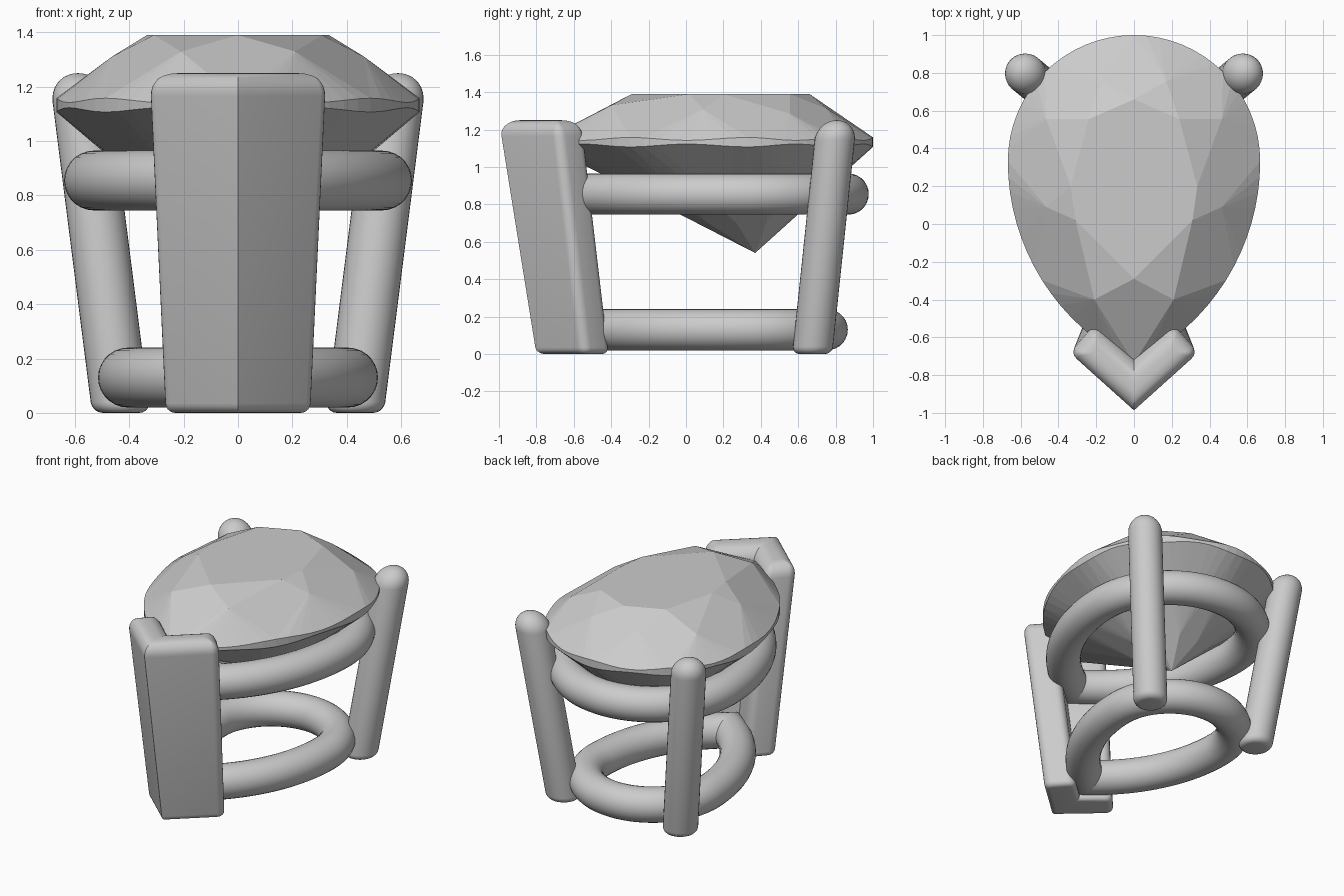
import bpy, bmesh, math
from mathutils import Vector

if "Cube" in bpy.data.objects:
    bpy.data.objects.remove(bpy.data.objects["Cube"])


def make(name, verts, faces, smooth=True):
    me = bpy.data.meshes.new(name)
    me.from_pydata([tuple(v) for v in verts], [], faces)
    bm = bmesh.new()
    bm.from_mesh(me)
    bmesh.ops.recalc_face_normals(bm, faces=bm.faces)
    bm.to_mesh(me)
    bm.free()
    ob = bpy.data.objects.new(name, me)
    bpy.context.collection.objects.link(ob)
    if smooth:
        bpy.ops.object.select_all(action='DESELECT')
        ob.select_set(True)
        bpy.context.view_layer.objects.active = ob
        bpy.ops.object.shade_smooth_by_angle(angle=math.radians(35))
    return ob


def loft(name, rings, closed=False):
    n, m = len(rings[0]), len(rings)
    verts = [p for r in rings for p in r]
    faces = [(i * n + j, i * n + (j + 1) % n, (i + 1) % m * n + (j + 1) % n, (i + 1) % m * n + j)
             for i in range(m if closed else m - 1) for j in range(n)]
    if not closed:
        faces += [tuple(range(n)), tuple(range((m - 1) * n, m * n))]
    return make(name, verts, faces)


def pear(w, yc, tip, n):
    """Closed pear outline: round back, two arcs meeting at a front tip; 4n points."""
    dy = yc - tip
    R = (w * w + dy * dy) / (2 * w)
    end = math.asin(dy / R)
    half = []
    for k in range(2 * n + 1):
        u = k / n
        if u <= 1:
            a = u * math.pi / 2
            half.append((w * math.sin(a), yc + w * math.cos(a)))
        else:
            a = (u - 1) * end
            half.append((w - R + R * math.cos(a), yc - R * math.sin(a)))
    half[0], half[-1] = (0, half[0][1]), (0, tip)
    return half + [(-x, y) for x, y in half[-2:0:-1]]


# Faceted pear-cut gem
def ring8(half, mids=False):
    back = half[::-1] if mids else half[-2:0:-1]
    return half + [(-x, y, z) for x, y, z in back]


SUB = 4
table = ring8([(0, .66, 1.39), (.24, .555, 1.39), (.335, .2, 1.39), (.31, .02, 1.39), (0, -.29, 1.39)])
star = ring8([(.17, .755, 1.31), (.465, .555, 1.285), (.465, .09, 1.31), (.21, -.40, 1.33)], True)
outline = pear(.668, .332, -.735, 4 * SUB)
N = len(outline)
wave = [math.cos(math.pi * k / SUB) for k in range(N)]
upper = [(x, y, 1.15 + .008 * c) for (x, y), c in zip(outline, wave)]
lower = [(x, y, 1.115 - .008 * c) for (x, y), c in zip(outline, wave)]
culet = Vector((0, .37, .54))
pav = [culet.lerp(Vector(lower[2 * SUB * i + SUB]), .28) for i in range(8)]
verts = table + star + upper + lower + pav + [culet]
S, U, L, P = 8, 16, 16 + N, 16 + 2 * N
C = P + 8
faces = [tuple(range(8))]
for i in range(8):
    j, h, g = (i + 1) % 8, (i - 1) % 8, 2 * SUB * i
    faces += [(i, j, S + i), (i, S + h, U + g, S + i), (C, P + h, L + g, P + i)]
    for k in range(2 * SUB):
        a, b = g + k, (g + k + 1) % N
        faces += [(S + i, U + a, U + b), (P + i, L + a, L + b), (U + a, U + b, L + b, L + a)]
make("pear_gem", verts, faces, smooth=False)


# Two pear-shaped rails with a mitred front corner
def rail(name, w, yc, tip, z, r):
    path = [Vector(p) for p in pear(w, yc, tip, 24)]
    rings = []
    for i, p in enumerate(path):
        d0 = (p - path[i - 1]).normalized()
        d1 = (path[(i + 1) % len(path)] - p).normalized()
        t = (d0 + d1).normalized()
        nrm = Vector((t.y, -t.x)) / t.dot(d1)
        ring = []
        for k in range(28):
            a = 2 * math.pi * k / 28
            q = p + nrm * (r * math.cos(a))
            ring.append((q.x, q.y, z + r * math.sin(a)))
        rings.append(ring)
    loft(name, rings, closed=True)


rail("upper_rail", .53, .337, -.60, .855, .11)
rail("lower_rail", .405, .35, -.46, .13, .11)


# Leaning round back prongs with domed tops
def back_prong(name, side):
    r = .107
    prof = [(.04 - .04 * math.cos(a), r - .04 + .04 * math.sin(a))
            for a in [math.pi / 2 * k / 5 for k in range(6)]]
    prof += [(1.143 + r * math.sin(a), r * math.cos(a) + 1e-4)
             for a in [math.pi / 2 * k / 9 for k in range(10)]]
    rings = []
    for z, rad in prof:
        t = z / 1.143
        cx, cy = side * (.43 + .145 * t), .675 + .12 * t
        rings.append([(cx + rad * math.cos(2 * math.pi * k / 32),
                       cy + rad * math.sin(2 * math.pi * k / 32), z) for k in range(32)])
    loft(name, rings)


back_prong("back_prong_right", 1)
back_prong("back_prong_left", -1)


# V-shaped front prong, tapered and leaning forward, with rounded rims
def v_ring(z, d):
    t = z / 1.25
    tip = Vector((0, -.80 - .20 * t))
    u = Vector((.744, .668))
    n = Vector((-.668, .744))
    length, W = .385 + .079 * t, .20
    rc = max(.05 - d, .012)
    half = [Vector((0, tip.y + d / n.y))]
    for a_c, start in ((d + rc, -90), (W - d - rc, 0)):
        for k in range(6):
            a = math.radians(start + 18 * k)
            half.append(tip + u * (length - d - rc + rc * math.cos(a)) + n * (a_c + rc * math.sin(a)))
    half.append(Vector((0, tip.y + (W - d) / n.y)))
    pts = half + [Vector((-p.x, p.y)) for p in half[-2:0:-1]]
    return [(p.x, p.y, z) for p in pts]


rings = []
for k in range(6):
    a = math.pi / 2 * k / 5
    rings.append(v_ring(.035 * (1 - math.cos(a)), .035 * (1 - math.sin(a))))
for k in range(8):
    a = math.pi / 2 * k / 7
    rings.append(v_ring(1.165 + .085 * math.sin(a), .085 * (1 - math.cos(a))))
loft("front_v_prong", rings)
